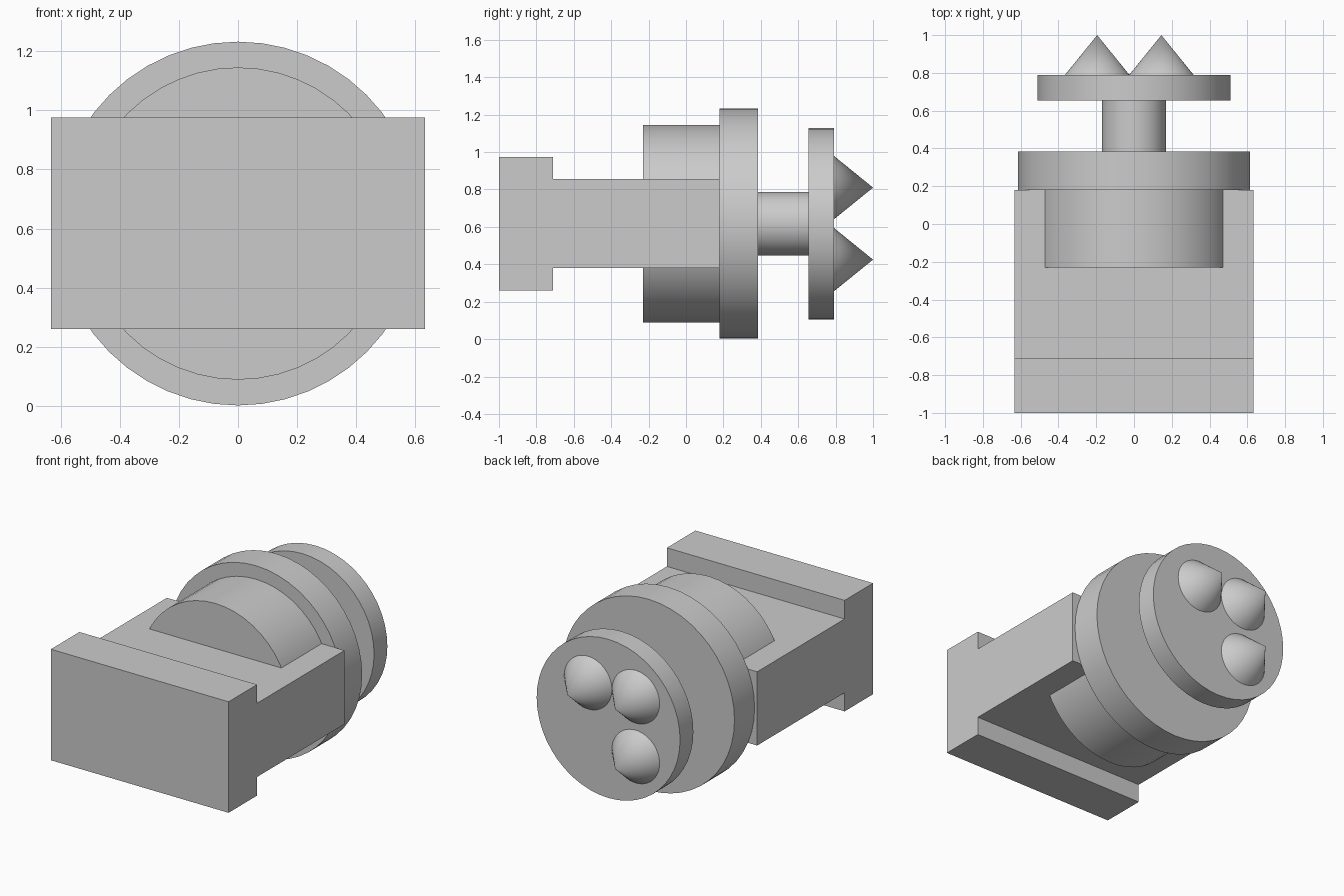
import bpy
import math

if "Cube" in bpy.data.objects:
    bpy.data.objects.remove(bpy.data.objects["Cube"], do_unlink=True)

# Single plain grey
grey = bpy.data.materials.new("light_grey")
grey.use_nodes = True
colour = (0.6, 0.6, 0.6, 1)
grey.diffuse_color = colour
grey.node_tree.nodes["Principled BSDF"].inputs["Base Color"].default_value = colour

AXIS_Z = 0.617


def finish(name):
    obj = bpy.context.object
    obj.name = name
    obj.data.materials.append(grey)
    return obj


def box(name, width, y0, y1, z0, z1):
    bpy.ops.mesh.primitive_cube_add(size=1, location=(0, (y0 + y1) / 2, (z0 + z1) / 2))
    obj = finish(name)
    obj.scale = (width, y1 - y0, z1 - z0)
    bpy.ops.object.transform_apply(location=False, rotation=False, scale=True)


def turned(name, radius, tip_radius, y0, y1, x=0, z=AXIS_Z):
    # Round part whose axis runs from front (y0) to back (y1)
    bpy.ops.mesh.primitive_cone_add(vertices=48, radius1=radius, radius2=tip_radius,
                                    depth=y1 - y0, location=(x, (y0 + y1) / 2, z),
                                    rotation=(-math.pi / 2, 0, 0))
    finish(name)
    bpy.ops.object.shade_smooth_by_angle(angle=math.radians(30))


# Rectangular head and body
box("front_head", 1.266, -1.0, -0.71, 0.26, 0.975)
box("body_block", 1.266, -0.71, 0.18, 0.38, 0.855)

# Round stack behind the body
for name, radius, y0, y1 in (("barrel", 0.528, -0.23, 0.18),
                             ("large_flange", 0.615, 0.18, 0.385),
                             ("stem", 0.17, 0.385, 0.655),
                             ("rear_disc", 0.511, 0.655, 0.79)):
    turned(name, radius, radius, y0, y1)

# Three spikes on the rear disc
for name, x, z in (("spike_upper_right", -0.195, 0.81),
                   ("spike_upper_left", 0.145, 0.81),
                   ("spike_lower_right", -0.195, 0.425)):
    turned(name, 0.17, 0, 0.79, 1.0, x, z)
